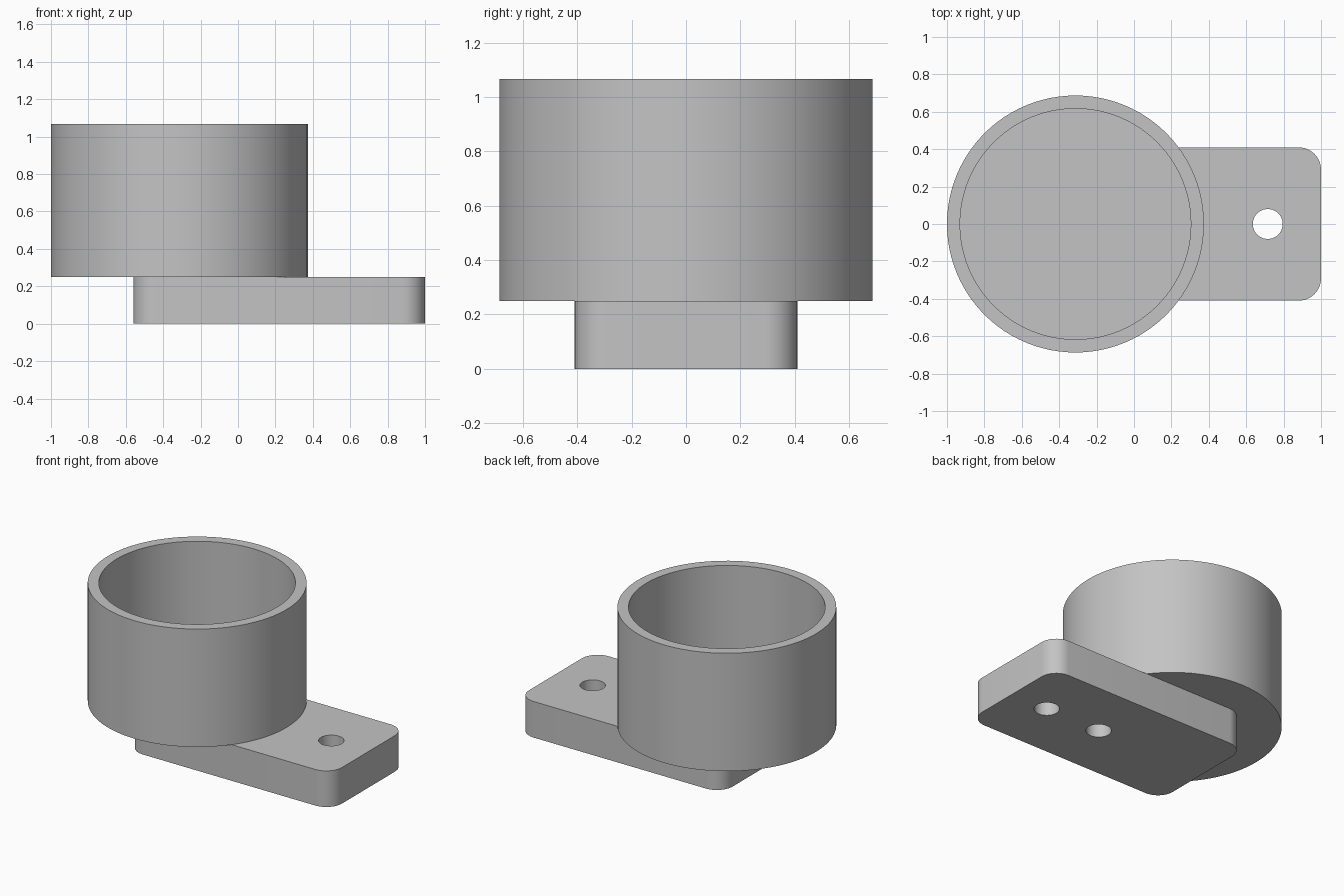
import bpy, bmesh, math

if "Cube" in bpy.data.objects:
    bpy.data.objects.remove(bpy.data.objects["Cube"])

grey = bpy.data.materials.new("plain grey")
grey.diffuse_color = (0.55, 0.55, 0.55, 1)
grey.use_nodes = True
grey.node_tree.nodes["Principled BSDF"].inputs["Base Color"].default_value = grey.diffuse_color

CUP_X, CUP_R, WALL = -0.313, 0.687, 0.07
PLATE_TOP, CUP_TOP, FLOOR = 0.25, 1.067, 0.07
X0, X1, HALF_Y, CORNER = -0.56, 1.0, 0.41, 0.12


def make_prism(name, outline, z0, z1):
    """Extrude a closed outline from z0 to z1."""
    bm = bmesh.new()
    face = bm.faces.new([bm.verts.new((x, y, z0)) for x, y in outline])
    top = bmesh.ops.extrude_face_region(bm, geom=[face])["geom"]
    moved = [v for v in top if isinstance(v, bmesh.types.BMVert)]
    bmesh.ops.translate(bm, verts=moved, vec=(0, 0, z1 - z0))
    bmesh.ops.recalc_face_normals(bm, faces=bm.faces)
    mesh = bpy.data.meshes.new(name)
    bm.to_mesh(mesh)
    bm.free()
    obj = bpy.data.objects.new(name, mesh)
    mesh.materials.append(grey)
    bpy.context.collection.objects.link(obj)
    return obj


def arc(cx, cy, r, start, sweep, n):
    return [(cx + r * math.cos(start + sweep * i / n),
             cy + r * math.sin(start + sweep * i / n)) for i in range(n + 1)]


def circle(cx, r, n):
    return arc(cx, 0, r, 0, math.tau, n)[:-1]


def cut(target, cutter):
    mod = target.modifiers.new(cutter.name, "BOOLEAN")
    mod.operation = "DIFFERENCE"
    mod.solver = "EXACT"
    mod.object = cutter
    bpy.ops.object.select_all(action="DESELECT")
    target.select_set(True)
    bpy.context.view_layer.objects.active = target
    bpy.ops.object.modifier_apply(modifier=mod.name)
    bpy.data.objects.remove(cutter)


# Mounting plate with rounded corners
corners = [(X1 - CORNER, HALF_Y - CORNER), (X0 + CORNER, HALF_Y - CORNER),
           (X0 + CORNER, CORNER - HALF_Y), (X1 - CORNER, CORNER - HALF_Y)]
outline = []
for i, (cx, cy) in enumerate(corners):
    outline += arc(cx, cy, CORNER, i * math.pi / 2, math.pi / 2, 12)
plate = make_prism("mounting_plate", outline, 0, PLATE_TOP)

# Two screw holes; the inner one is closed off by the cup above it
for x in (0.715, 0.29):
    cut(plate, make_prism("screw_hole", circle(x, 0.08, 40), -0.1, PLATE_TOP + 0.1))

# Open cup with a thin floor
cup = make_prism("cup", circle(CUP_X, CUP_R, 96), PLATE_TOP, CUP_TOP)
cut(cup, make_prism("cup_hollow", circle(CUP_X, CUP_R - WALL, 96),
                    PLATE_TOP + FLOOR, CUP_TOP + 0.1))

# Smooth the round walls, keep the rims sharp
for obj in (plate, cup):
    bpy.ops.object.select_all(action="DESELECT")
    obj.select_set(True)
    bpy.context.view_layer.objects.active = obj
    bpy.ops.object.shade_smooth_by_angle(angle=math.radians(30))
